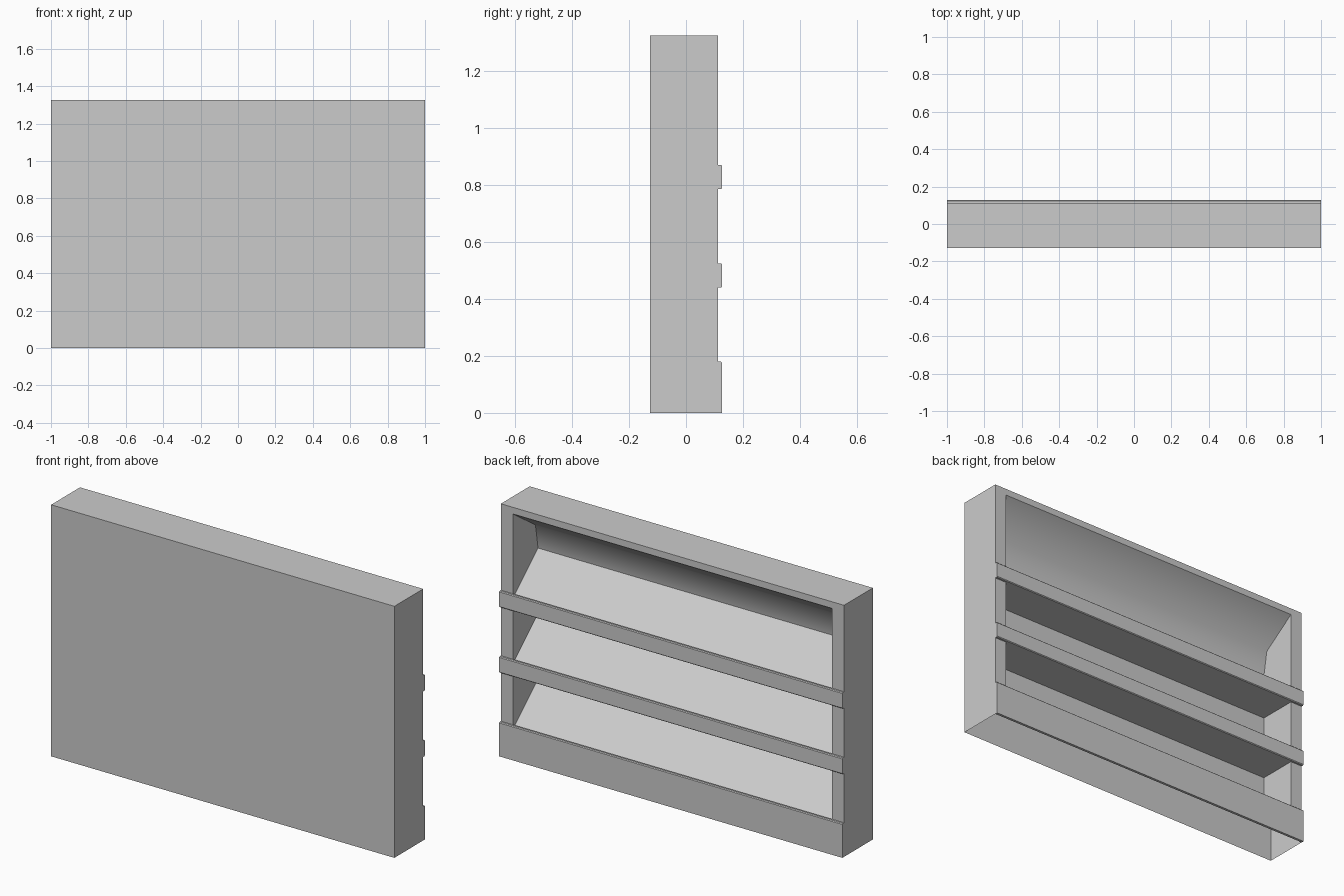
import bpy, bmesh, math

if "Cube" in bpy.data.objects:
    bpy.data.objects.remove(bpy.data.objects["Cube"])

W, IN = 1.0, 0.93                # outer and opening half widths
YF, YB, YS = -0.127, 0.113, 0.127  # front, frame back, strip back
H, TOP = 1.325, 1.29             # overall height, opening top
STRIPS = [(0.0, 0.18), (0.44, 0.525), (0.785, 0.87)]


def finish(name, bm, flip=False):
    bmesh.ops.remove_doubles(bm, verts=bm.verts, dist=1e-5)
    bmesh.ops.recalc_face_normals(bm, faces=bm.faces)
    if flip:
        bmesh.ops.reverse_faces(bm, faces=bm.faces)
    me = bpy.data.meshes.new(name)
    bm.to_mesh(me)
    bm.free()
    ob = bpy.data.objects.new(name, me)
    bpy.context.collection.objects.link(ob)
    return ob


def face(bm, pts):
    bm.faces.new([bm.verts.new(p) for p in pts])


# Cabinet shell: thin front, top, sides and back frame, open underneath
bm = bmesh.new()
face(bm, [(-W, YF, 0), (W, YF, 0), (W, YF, H), (-W, YF, H)])
face(bm, [(-W, YF, H), (W, YF, H), (W, YB, H), (-W, YB, H)])
face(bm, [(-W, YB, H), (W, YB, H), (IN, YB, TOP), (-IN, YB, TOP)])
for s in (-1, 1):
    face(bm, [(s * W, YF, 0), (s * W, YB, 0), (s * W, YB, H), (s * W, YF, H)])
    face(bm, [(s * W, YB, 0), (s * IN, YB, 0), (s * IN, YB, TOP), (s * W, YB, H)])
finish("cabinet_shell", bm)


# Recessed bays: a side profile swept across the opening, with end walls
def bay(name, profile):
    bm = bmesh.new()
    for (y0, z0), (y1, z1) in zip(profile, profile[1:]):
        face(bm, [(-IN, y0, z0), (IN, y0, z0), (IN, y1, z1), (-IN, y1, z1)])
    for s in (-1, 1):
        face(bm, [(s * IN, y, z) for y, z in profile])
    # a temporary lid makes the outward direction unambiguous
    (y0, z0), (y1, z1) = profile[0], profile[-1]
    face(bm, [(-IN, y0, z0), (IN, y0, z0), (IN, y1, z1), (-IN, y1, z1)])
    bmesh.ops.remove_doubles(bm, verts=bm.verts, dist=1e-5)
    bmesh.ops.recalc_face_normals(bm, faces=bm.faces)
    lid = [f for f in bm.faces if all(abs(v.co.y - YB) < 1e-4 for v in f.verts)]
    bmesh.ops.reverse_faces(bm, faces=bm.faces)
    bmesh.ops.delete(bm, geom=lid, context='FACES_ONLY')
    me = bpy.data.meshes.new(name)
    bm.to_mesh(me)
    bm.free()
    ob = bpy.data.objects.new(name, me)
    bpy.context.collection.objects.link(ob)
    return ob


BACK = -0.097
for i in range(2):
    base, ceiling = STRIPS[i][1], STRIPS[i + 1][0]
    bay(f"shelf_bay_{i + 1}", [(YB, base - 0.025), (BACK, base + 0.16),
                               (BACK, ceiling), (YB, ceiling)])
base = STRIPS[2][1]
top_bay = bay("shelf_bay_top", [(YB, base - 0.025), (BACK, base + 0.16),
                                (-0.075, 1.16), (YB, TOP)])
bpy.ops.object.select_all(action='DESELECT')
top_bay.select_set(True)
bpy.context.view_layer.objects.active = top_bay
bpy.ops.object.shade_smooth_by_angle(angle=math.radians(50))

# Retaining strips with slightly eased outer edges
for i, (z0, z1) in enumerate(STRIPS):
    bm = bmesh.new()
    bmesh.ops.create_cube(bm, size=1)
    for v in bm.verts:
        v.co = (v.co.x * 2 * W, YB if v.co.y < 0 else YS, z0 if v.co.z < 0 else z1)
    eased = [e for e in bm.edges if all(v.co.y > YS - 1e-4 for v in e.verts)
             and abs(e.verts[0].co.z - e.verts[1].co.z) < 1e-4
             and e.verts[0].co.z > 0.01]
    bmesh.ops.bevel(bm, geom=eased, offset=0.004, segments=1, affect='EDGES')
    finish(f"retaining_strip_{i + 1}", bm)
